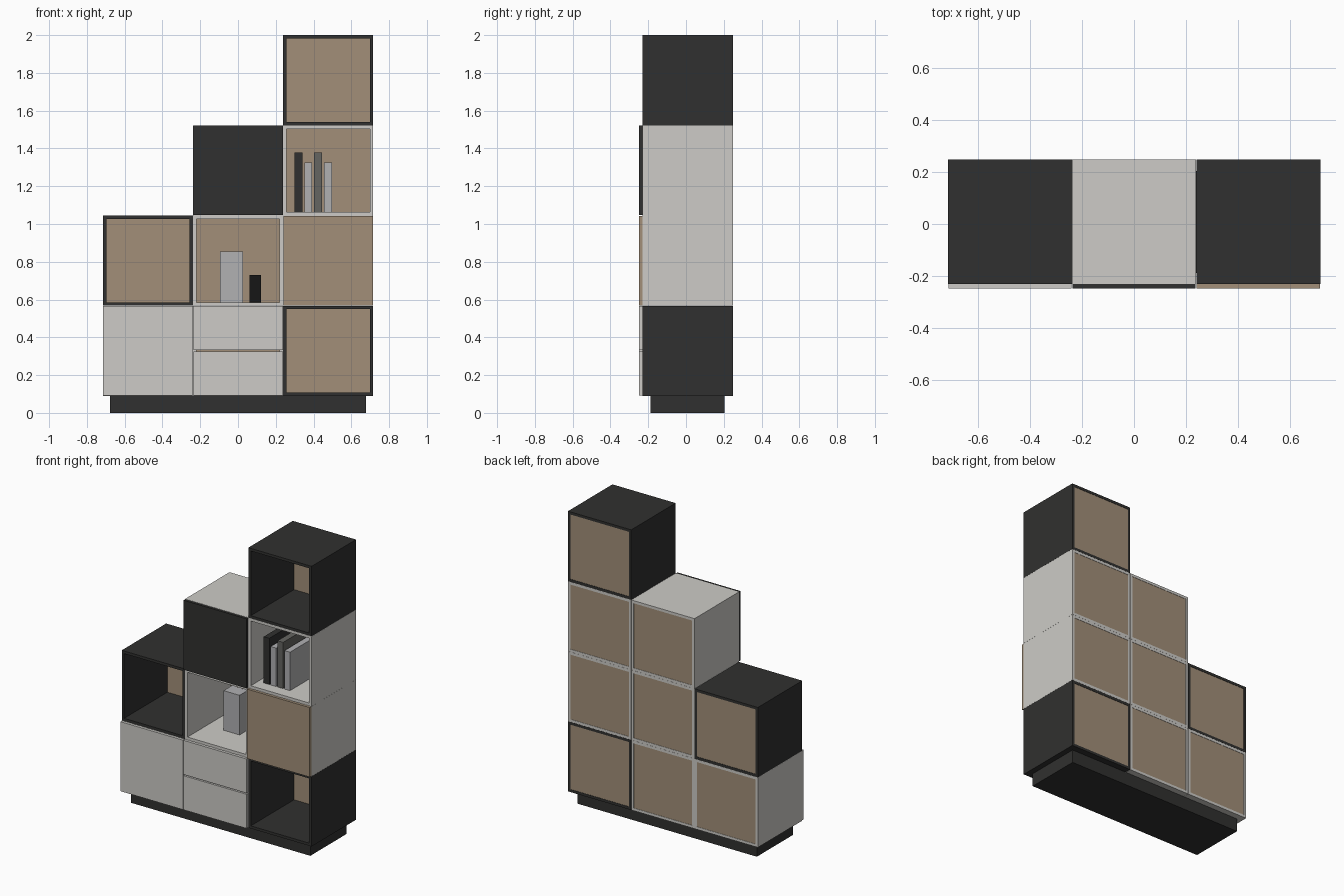
import bpy, bmesh

if "Cube" in bpy.data.objects:
    bpy.data.objects.remove(bpy.data.objects["Cube"])

CELL = 0.4775                 # grid pitch of the cubes
LEFT, FLOOR = -0.716, 0.09    # lower left corner of the stack
FRONT, BACK = -0.23, 0.248
DOOR_FRONT = -0.248
WALL = 0.018


def material(name, rgb):
    m = bpy.data.materials.new(name)
    m.diffuse_color = (*rgb, 1)
    m.use_nodes = True
    m.node_tree.nodes["Principled BSDF"].inputs["Base Color"].default_value = m.diffuse_color
    return m


DARK = material("dark_lacquer", (0.03, 0.03, 0.029))
WHITE = material("white_lacquer", (0.61, 0.60, 0.57))
OAK = material("oak", (0.36, 0.275, 0.19))
LIGHT_GREY = material("light_grey", (0.44, 0.44, 0.45))
MID_GREY = material("mid_grey", (0.13, 0.13, 0.12))
BLACK = material("black", (0.008, 0.008, 0.008))


def finish(name, bm, mat):
    bmesh.ops.recalc_face_normals(bm, faces=bm.faces)
    mesh = bpy.data.meshes.new(name)
    bm.to_mesh(mesh)
    bm.free()
    mesh.materials.append(mat)
    ob = bpy.data.objects.new(name, mesh)
    bpy.context.collection.objects.link(ob)
    return ob


def box(name, x, y, z, mat):
    """Block from (min, max) ranges."""
    bm = bmesh.new()
    bmesh.ops.create_cube(bm, size=1)
    for v in bm.verts:
        v.co = [r[0] if c < 0 else r[1] for c, r in zip(v.co, (x, y, z))]
    return finish(name, bm, mat)


def frame(name, x, z, mat):
    """Four walls of a cube, open at front and back."""
    bm = bmesh.new()

    def ring(y, t):
        return [bm.verts.new(p) for p in (
            (x[0] + t, y, z[0] + t), (x[1] - t, y, z[0] + t),
            (x[1] - t, y, z[1] - t), (x[0] + t, y, z[1] - t))]

    loops = [ring(FRONT, 0), ring(BACK, 0), ring(BACK, WALL), ring(FRONT, WALL)]
    for k in range(4):
        a, b = loops[k], loops[(k + 1) % 4]
        for i in range(4):
            j = (i + 1) % 4
            bm.faces.new((a[i], a[j], b[j], b[i]))
    return finish(name, bm, mat)


# Cubes: column, row, body colour, front colour, number of front panels
cubes = [
    (0, 0, WHITE, WHITE, 1), (1, 0, WHITE, WHITE, 2), (2, 0, DARK, None, 0),
    (0, 1, DARK, None, 0), (1, 1, WHITE, None, 0), (2, 1, WHITE, OAK, 1),
    (1, 2, WHITE, DARK, 1), (2, 2, WHITE, None, 0),
    (2, 3, DARK, None, 0),
]
for col, row, body, front, panels in cubes:
    tag = f"column_{col + 1}_row_{row + 1}"
    x0, z0 = LEFT + col * CELL, FLOOR + row * CELL
    x, z = (x0 + 0.0005, x0 + CELL - 0.0005), (z0, z0 + CELL - 0.0005)
    frame("cube_" + tag, x, z, body)
    # Slightly recessed back panel
    box("back_panel_" + tag, (x[0] + WALL, x[1] - WALL), (BACK - 0.012, BACK - 0.002),
        (z[0] + WALL, z[1] - WALL), OAK)
    # Door, or two drawer fronts with a finger gap
    gap = 0.008
    for p in range(panels):
        h = (CELL - 0.004 - gap * (panels - 1)) / panels
        zp = z0 + 0.002 + p * (h + gap)
        kind = "door_" if panels == 1 else f"drawer_front_{p + 1}_"
        box(kind + tag, (x0 + 0.002, x0 + CELL - 0.002), (DOOR_FRONT, FRONT),
            (zp, zp + h), front)

# Recessed base
box("plinth", (-0.677, 0.677), (-0.188, 0.204), (0, FLOOR), DARK)

# Books on the upper shelf
shelf = FLOOR + 2 * CELL + WALL
for i, (h, mat) in enumerate([(0.315, DARK), (0.262, LIGHT_GREY),
                              (0.315, MID_GREY), (0.262, LIGHT_GREY)]):
    x = 0.299 + i * 0.052
    box(f"book_{i + 1}", (x, x + 0.042), (-0.15, 0.10), (shelf, shelf + h), mat)

# Decorative blocks in the middle cube
shelf = FLOOR + CELL + WALL
box("tall_vase", (-0.095, 0.026), (-0.02, 0.07), (shelf, shelf + 0.27), LIGHT_GREY)
box("small_vase", (0.06, 0.121), (0.01, 0.07), (shelf, shelf + 0.145), BLACK)
